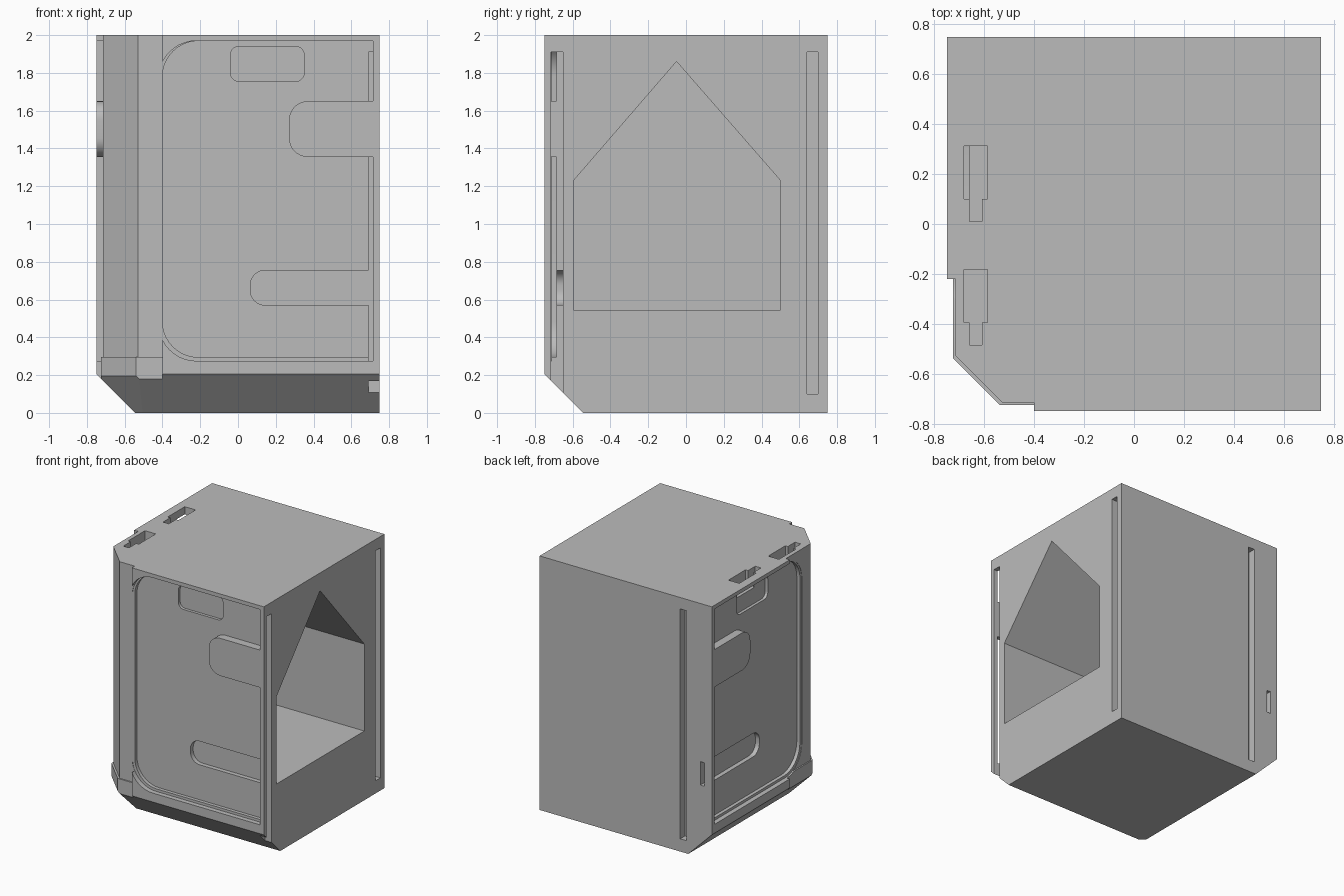
import bpy, bmesh, math
from mathutils import Vector

cube = bpy.data.objects.get("Cube")
if cube:
    bpy.data.objects.remove(cube, do_unlink=True)

grey = bpy.data.materials.new("light_grey")
grey.use_nodes = True
COLOUR = (0.5, 0.5, 0.5, 1)
grey.diffuse_color = COLOUR
grey.node_tree.nodes["Principled BSDF"].inputs["Base Color"].default_value = COLOUR


def make_object(name, bm):
    bmesh.ops.recalc_face_normals(bm, faces=bm.faces)
    mesh = bpy.data.meshes.new(name)
    bm.to_mesh(mesh)
    bm.free()
    mesh.materials.append(grey)
    obj = bpy.data.objects.new(name, mesh)
    bpy.context.collection.objects.link(obj)
    return obj


def prism(name, points, start, end, place):
    """Extrude a 2D outline from start to end; place turns (u, v, depth) into xyz."""
    bm = bmesh.new()
    near = [bm.verts.new(place(u, v, start)) for u, v in points]
    far = [bm.verts.new(place(u, v, end)) for u, v in points]
    bm.faces.new(near)
    bm.faces.new(far)
    n = len(points)
    for i in range(n):
        j = (i + 1) % n
        bm.faces.new((near[i], near[j], far[j], far[i]))
    return make_object(name, bm)


def rect(u0, u1, v0, v1):
    return [(u0, v0), (u1, v0), (u1, v1), (u0, v1)]


def rounded(u0, u1, v0, v1, r, both=False):
    """Rectangle with rounded left corners, or with all four rounded."""
    corners = [(u0 + r, v1 - r, 90), (u0 + r, v0 + r, 180)]
    if both:
        corners += [(u1 - r, v0 + r, 270), (u1 - r, v1 - r, 0)]
    pts = []
    for cu, cv, a0 in corners:
        for i in range(11):
            a = math.radians(a0 + 9 * i)
            pts.append((cu + r * math.cos(a), cv + r * math.sin(a)))
    return pts if both else pts + [(u1, v0), (u1, v1)]


def front(u, v, d):
    return (u, d, v)


def side(u, v, d):
    return (d, u, v)


def upright(u, v, d):
    return (u, v, d)


# Cabinet body with sloped lower edges and a bevelled corner
bm = bmesh.new()
bmesh.ops.create_cube(bm, size=1)
for v in bm.verts:
    v.co = Vector((v.co.x * 1.5, v.co.y * 1.5, v.co.z * 2 + 1))
for point, normal in [((0, -0.545, 0), (0, -1, -1)),
                      ((-0.545, 0, 0), (-1, 0, -1)),
                      ((-0.525, -0.525, 0), (-1, -1, -1.1)),
                      ((-0.635, -0.635, 0), (-1, -1, 0))]:
    geom = bm.verts[:] + bm.edges[:] + bm.faces[:]
    bmesh.ops.bisect_plane(bm, geom=geom, plane_co=point, plane_no=normal, clear_outer=True)
    bmesh.ops.holes_fill(bm, edges=[e for e in bm.edges if e.is_boundary])
body = make_object("cabinet_body", bm)


def combine(tool, operation="DIFFERENCE"):
    tool.hide_render = True
    mod = body.modifiers.new("combine", "BOOLEAN")
    mod.operation = operation
    mod.solver = "EXACT"
    mod.object = tool
    bpy.context.view_layer.objects.active = body
    bpy.ops.object.modifier_apply(modifier=mod.name)
    bpy.data.objects.remove(tool, do_unlink=True)


# Corner strips, set back a little further above the base
for setback, bottom in [(0.725, -0.1), (0.715, 0.295)]:
    s = -setback
    b = s + 0.185
    outline = [(-0.9, -0.9), (-0.4, -0.9), (-0.4, s), (b, s), (s, b), (s, -0.22), (-0.9, -0.22)]
    combine(prism("corner_cutter", outline, bottom, 2.2, upright))

# Door recesses on the front and right side, with their pads and pockets
for place, pocket_end in [(front, 0.705), (side, 0.9)]:
    combine(prism("ledge_cutter", rounded(-0.42, 0.715, 0.275, 1.97, 0.2), -0.9, -0.712, place))
    combine(prism("recess_cutter", rounded(-0.4, 0.714, 0.295, 1.969, 0.19), -0.9, -0.685, place))
    combine(prism("label_cutter", rounded(-0.04, 0.35, 1.755, 1.94, 0.045, True), -0.7, -0.662, place))
    combine(prism("handle_cutter", rounded(0.065, pocket_end, 0.57, 0.755, 0.08), -0.686, -0.65, place))
    combine(prism("handle_pad", rounded(0.27, 0.73, 1.355, 1.65, 0.1), -0.749, -0.67, place), "UNION")

# Long grooves on the left side and the back
for y0, y1 in [(-0.715, -0.652), (0.64, 0.7)]:
    combine(prism("groove_cutter", rect(y0, y1, 0.1, 1.91), 0.69, 0.9, side))
combine(prism("back_groove_cutter", rect(-0.53, -0.475, 0.1, 1.91), 0.69, 0.9, front))

# Gabled compartment opening on the left side
gable = [(-0.595, 0.545), (0.5, 0.545), (0.5, 1.23), (-0.05, 1.86), (-0.595, 1.23)]
combine(prism("compartment_cutter", gable, -0.5, 0.9, side))

# Keyhole slots in the top
for y in (0.1, -0.395):
    keyhole = [(-0.682, y), (-0.66, y), (-0.66, y - 0.09), (-0.61, y - 0.09), (-0.61, y),
               (-0.588, y), (-0.588, y + 0.212), (-0.682, y + 0.212)]
    combine(prism("keyhole_cutter", keyhole, 1.88, 2.2, upright))

# Smooth the rounded corners, keep the edges sharp
bpy.ops.object.select_all(action="DESELECT")
body.select_set(True)
bpy.context.view_layer.objects.active = body
bpy.ops.object.shade_smooth_by_angle(angle=math.radians(25))
